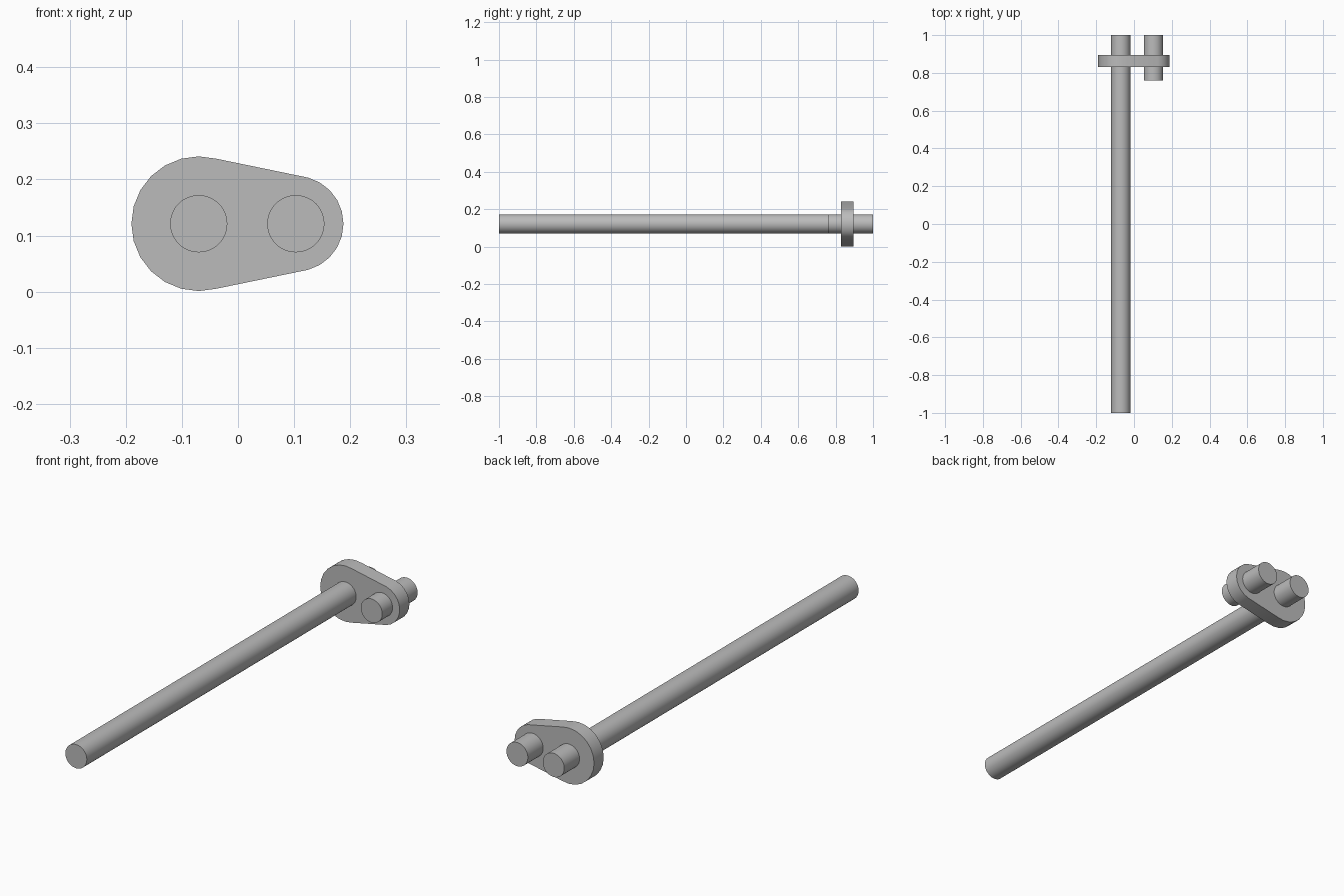
import bpy, bmesh
from math import sin, cos, radians, pi

default = bpy.data.objects.get("Cube")
if default:
    bpy.data.objects.remove(default, do_unlink=True)

GREY = (0.5, 0.5, 0.5, 1)
steel = bpy.data.materials.new("grey_steel")
steel.use_nodes = True
steel.diffuse_color = GREY
steel.node_tree.nodes["Principled BSDF"].inputs["Base Color"].default_value = GREY

AXIS_Z = 0.121
SHAFT_X, PIN_X = -0.07, 0.103


def finish(obj):
    obj.data.materials.append(steel)
    bpy.ops.object.select_all(action="DESELECT")
    obj.select_set(True)
    bpy.context.view_layer.objects.active = obj
    bpy.ops.object.shade_smooth_by_angle(angle=radians(30))


def rod(name, x, y0, y1, radius=0.051):
    bpy.ops.mesh.primitive_cylinder_add(
        vertices=48, radius=radius, depth=y1 - y0,
        location=(x, (y0 + y1) / 2, AXIS_Z), rotation=(pi / 2, 0, 0))
    obj = bpy.context.object
    obj.name = name
    finish(obj)


def arc(x, radius, start, end):
    return [(x + radius * cos(radians(a)), AXIS_Z + radius * sin(radians(a)))
            for a in range(start, end + 1, 15)]


# Crank web: large arc around the shaft, small arc around the pin
outline = arc(SHAFT_X, 0.12, 75, 285) + arc(PIN_X, 0.085, -75, 75)
bm = bmesh.new()
face = bm.faces.new([bm.verts.new((x, 0.83, z)) for x, z in outline])
side = bmesh.ops.extrude_face_region(bm, geom=[face])["geom"]
bmesh.ops.translate(bm, vec=(0, 0.066, 0),
                    verts=[v for v in side if isinstance(v, bmesh.types.BMVert)])
bmesh.ops.recalc_face_normals(bm, faces=bm.faces)
mesh = bpy.data.meshes.new("crank_web")
bm.to_mesh(mesh)
bm.free()
web = bpy.data.objects.new("crank_web", mesh)
bpy.context.collection.objects.link(web)
finish(web)

# Long shaft and short crank pin, both passing through the web
rod("shaft", SHAFT_X, -1, 1)
rod("crank_pin", PIN_X, 0.76, 1)
